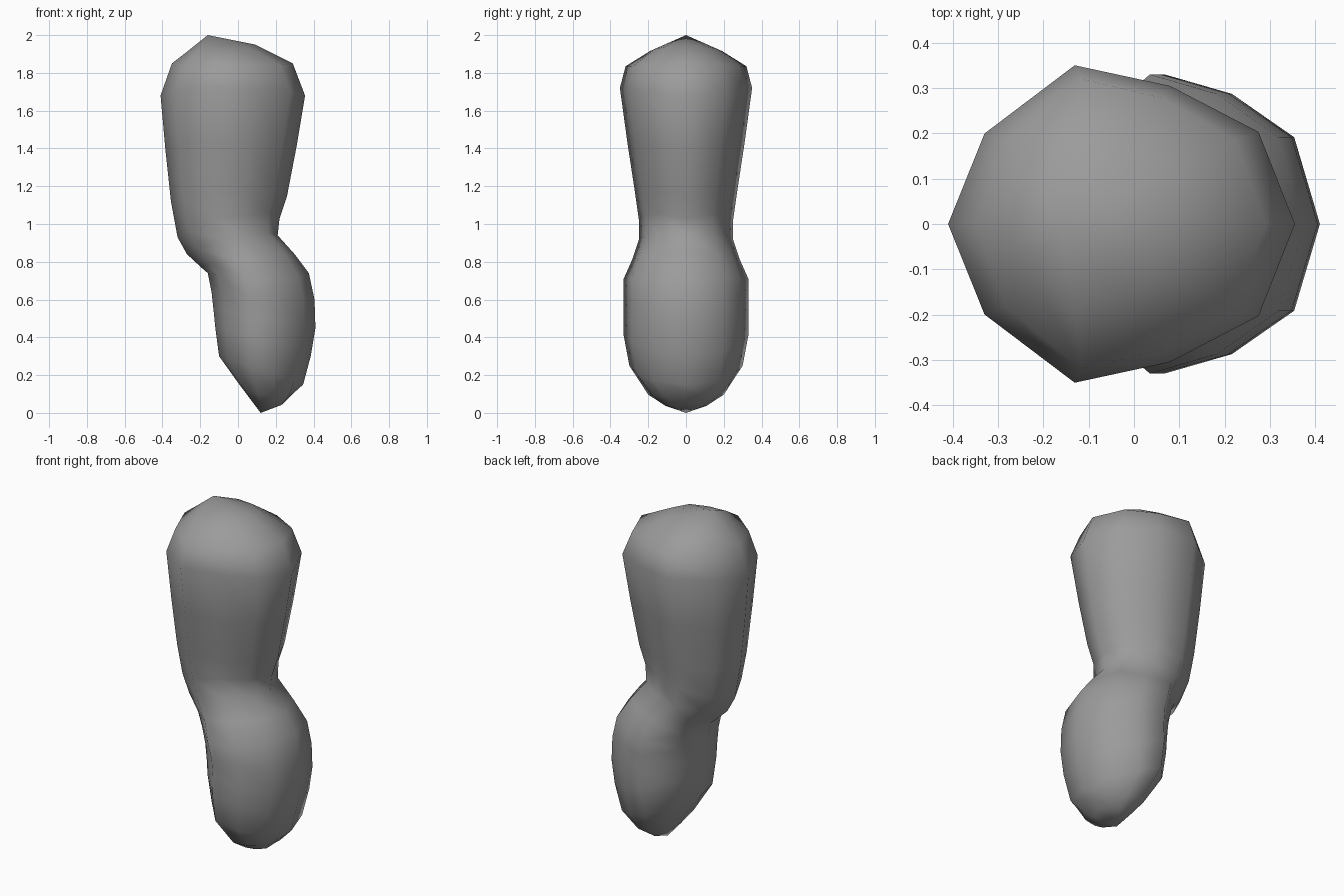
import bpy, bmesh

if "Cube" in bpy.data.objects:
    bpy.data.objects.remove(bpy.data.objects["Cube"])

# Ten-sided cross-section, as fractions of half length (x) and half width (y)
HALF = [(-0.79, 0.57), (-0.27, 1.0), (0.28, 0.87), (0.79, 0.58)]
SECTION = [(-1, 0)] + HALF + [(1, 0)] + [(u, -v) for u, v in reversed(HALF)]

# Tilted rings, bottom to top: left x, left z, right x, right z, half width, side z
RINGS = [
    (0.06, 0.08, 0.25, 0.06, 0.11, 0.035),
    (0.00, 0.16, 0.30, 0.11, 0.20, 0.09),
    (-0.10, 0.30, 0.345, 0.15, 0.30, 0.23),
    (-0.12, 0.45, 0.385, 0.30, 0.33, 0.39),
    (-0.13, 0.55, 0.41, 0.45, 0.33, 0.50),
    (-0.14, 0.64, 0.405, 0.60, 0.33, 0.61),
    (-0.16, 0.74, 0.375, 0.74, 0.33, 0.71),
    (-0.20, 0.775, 0.30, 0.84, 0.285, 0.82),
    (-0.27, 0.84, 0.21, 0.94, 0.25, 0.93),
    (-0.32, 0.93, 0.22, 1.03, 0.25, 1.04),
    (-0.355, 1.12, 0.26, 1.15, 0.27, 1.17),
    (-0.385, 1.40, 0.31, 1.41, 0.31, 1.43),
    (-0.41, 1.68, 0.355, 1.68, 0.35, 1.72),
    (-0.35, 1.85, 0.29, 1.85, 0.32, 1.835),
    (-0.26, 1.92, 0.09, 1.95, 0.19, 1.92),
]
BOTTOM_TIP = (0.12, 0, 0)
TOP_TIP = (-0.16, 0, 2.0)

grey = bpy.data.materials.new("mid grey")
grey.diffuse_color = (0.33, 0.33, 0.33, 1)
grey.use_nodes = True
grey.node_tree.nodes["Principled BSDF"].inputs["Base Color"].default_value = grey.diffuse_color


def ring_verts(bm, xl, zl, xr, zr, width, z_side):
    sag = z_side - (zl + zr) / 2
    verts = []
    for u, v in SECTION:
        t = (u + 1) / 2
        verts.append(bm.verts.new((xl + (xr - xl) * t, v * width,
                                   zl + (zr - zl) * t + sag * abs(v))))
    return verts


# Bent body: loft through the rings and close with a tip at each end
bm = bmesh.new()
loops = [ring_verts(bm, *r) for r in RINGS]
n = len(SECTION)
for a, b in zip(loops, loops[1:]):
    for i in range(n):
        j = (i + 1) % n
        bm.faces.new((a[i], a[j], b[j], b[i]))
for loop, tip in ((loops[0], BOTTOM_TIP), (loops[-1], TOP_TIP)):
    t = bm.verts.new(tip)
    for i in range(n):
        bm.faces.new((loop[i], loop[(i + 1) % n], t))
bmesh.ops.recalc_face_normals(bm, faces=bm.faces)
for f in bm.faces:
    f.smooth = True

mesh = bpy.data.meshes.new("bent_body")
bm.to_mesh(mesh)
bm.free()
mesh.materials.append(grey)
body = bpy.data.objects.new("bent_body", mesh)
bpy.context.collection.objects.link(body)
